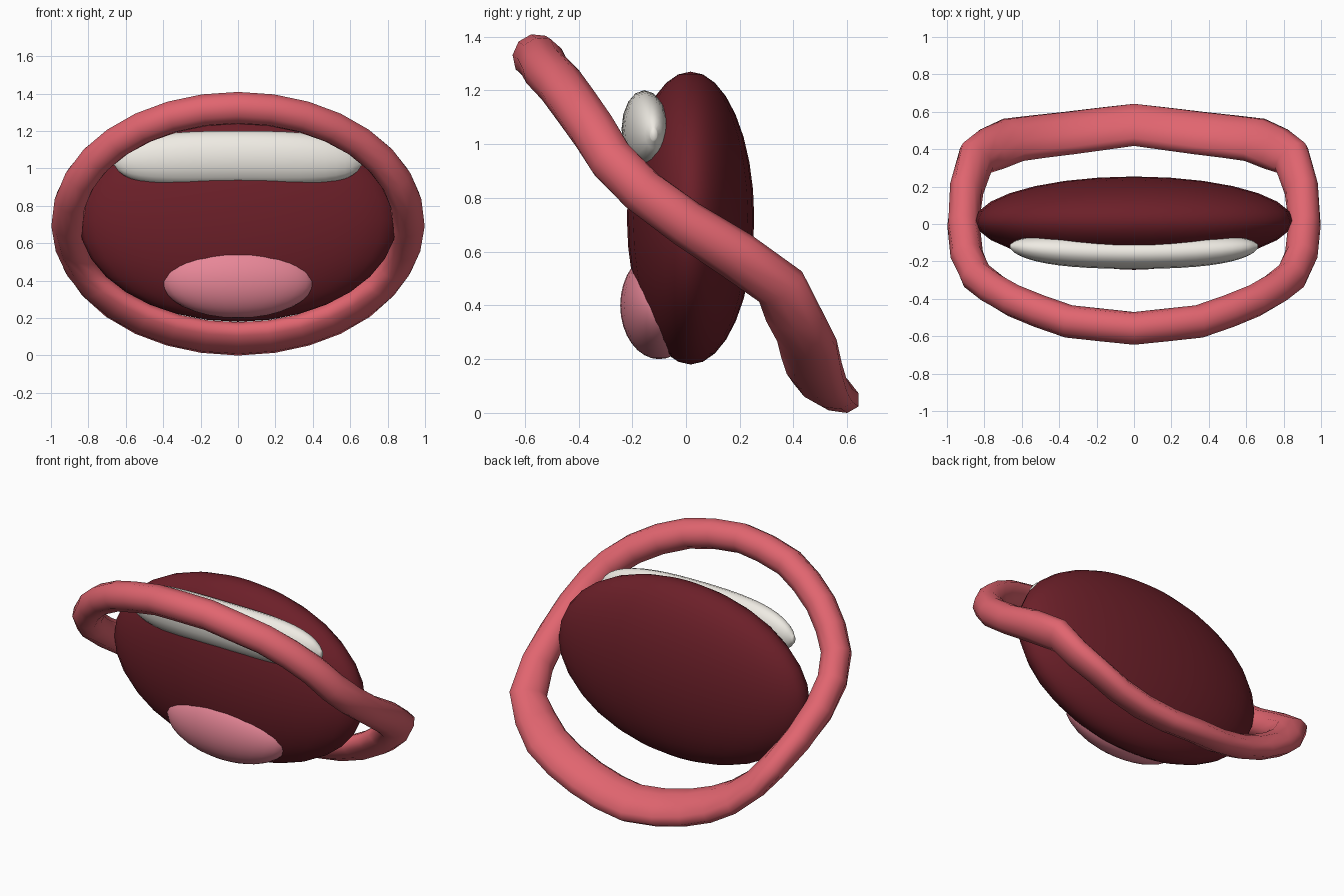
import bpy, bmesh, math
from mathutils import Vector

if "Cube" in bpy.data.objects:
    bpy.data.objects.remove(bpy.data.objects["Cube"])


def material(name, color):
    m = bpy.data.materials.new(name)
    m.diffuse_color = (*color, 1)
    m.use_nodes = True
    m.node_tree.nodes["Principled BSDF"].inputs["Base Color"].default_value = m.diffuse_color
    return m


def finish(obj, mat):
    obj.data.materials.append(mat)
    for p in obj.data.polygons:
        p.use_smooth = True


def skin(name, rings, closed, mat):
    """Bridge equal rings of points into a tube, closed in a loop or capped."""
    bm = bmesh.new()
    vs = [[bm.verts.new(p) for p in r] for r in rings]
    n, k = len(vs), len(vs[0])
    for i in range(n if closed else n - 1):
        a, b = vs[i], vs[(i + 1) % n]
        for j in range(k):
            bm.faces.new((a[j], a[(j + 1) % k], b[(j + 1) % k], b[j]))
    if not closed:
        bm.faces.new(vs[0])
        bm.faces.new(vs[-1])
    bmesh.ops.recalc_face_normals(bm, faces=bm.faces)
    me = bpy.data.meshes.new(name)
    bm.to_mesh(me)
    bm.free()
    obj = bpy.data.objects.new(name, me)
    bpy.context.collection.objects.link(obj)
    finish(obj, mat)


def ellipsoid(name, loc, size, mat):
    bpy.ops.mesh.primitive_uv_sphere_add(segments=28, ring_count=16, location=loc)
    obj = bpy.context.object
    obj.name = name
    obj.scale = size
    finish(obj, mat)


lip_mat = material("lip", (0.75, 0.13, 0.16))
dark_mat = material("mouth", (0.15, 0.014, 0.022))
tooth_mat = material("tooth", (0.86, 0.83, 0.77))
tongue_mat = material("tongue", (0.80, 0.24, 0.31))

# Lips: elliptical loop leaning forward at the top and back at the bottom
DEPTH = [(-90, .53), (-67, .485), (-45, .45), (-22, .35), (-10, .17), (0, .0),
         (10, -.15), (22, -.275), (45, -.41), (67, -.52), (90, -.558)]


def lip_point(a):
    s = max(-1, min(1, math.sin(a)))
    d = math.degrees(math.asin(s))
    y = DEPTH[-1][1]
    for (d0, y0), (d1, y1) in zip(DEPTH, DEPTH[1:]):
        if d <= d1:
            y = y0 + (y1 - y0) * (d - d0) / (d1 - d0)
            break
    return Vector((.912 * math.cos(a), y, .706 + .617 * s))


rings = []
N, K = 32, 10
for i in range(N):
    a = 2 * math.pi * i / N
    c = lip_point(a)
    t = (lip_point(a + .1) - lip_point(a - .1)).normalized()
    out = Vector((math.cos(a), 0, math.sin(a)))
    out = (out - t * out.dot(t)).normalized()
    side = t.cross(out)
    if side.y < 0:
        side = -side
    # Lower lip is fuller and its section is tilted
    w = min(1, max(0, -math.sin(a) * 1.5))
    long_r, short_r, tilt = .088 + .042 * w, .088 - .016 * w, math.radians(30)
    u = side * math.cos(tilt) + out * math.sin(tilt)
    v = out * math.cos(tilt) - side * math.sin(tilt)
    rings.append([c + u * long_r * math.cos(2 * math.pi * j / K)
                  + v * short_r * math.sin(2 * math.pi * j / K) for j in range(K)])
skin("lips", rings, True, lip_mat)

# Dark inside of the mouth
ellipsoid("mouth_cavity", (0, .017, .725), (.85, .237, .545), dark_mat)

# Upper teeth: one curved bar with rounded ends
rings = []
for i in range(25):
    u = -math.cos(math.pi * i / 24)
    s = max(.15, math.sqrt(max(0, 1 - u ** 4)))
    c = Vector((.662 * u, -.155 + .035 * u * u, 1.056 - .02 * u * u))
    rings.append([c + Vector((0, .085 * s * math.cos(math.pi * j / 8),
                              .145 * s * math.sin(math.pi * j / 8))) for j in range(16)])
skin("upper_teeth", rings, False, tooth_mat)

# Tongue
ellipsoid("tongue", (0, -.1, .4), (.408, .145, .2), tongue_mat)
